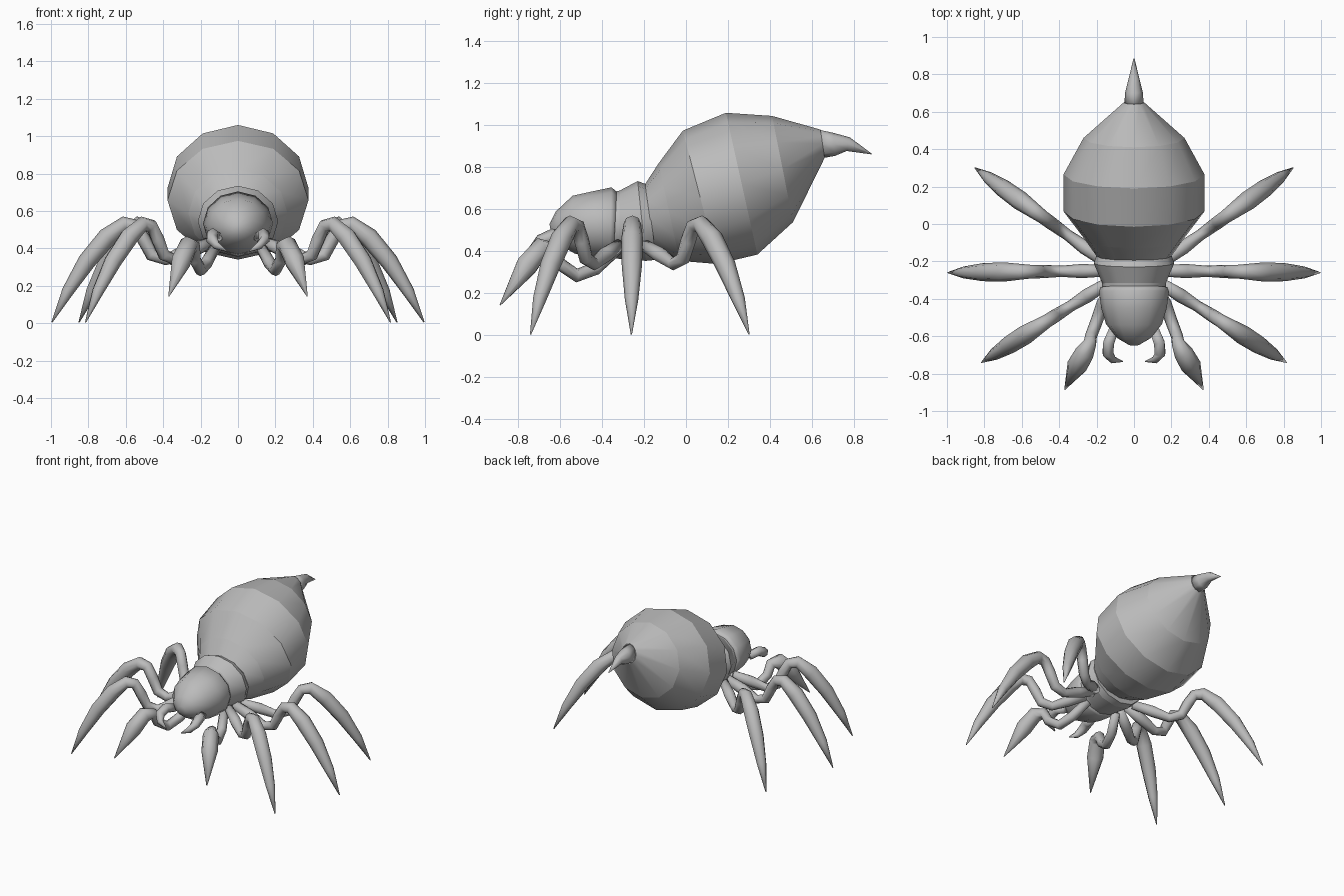
import bpy, bmesh, math
from mathutils import Vector

if "Cube" in bpy.data.objects:
    bpy.data.objects.remove(bpy.data.objects["Cube"])

grey = bpy.data.materials.new("grey")
grey.diffuse_color = (0.5, 0.5, 0.5, 1)
grey.use_nodes = True
grey.node_tree.nodes["Principled BSDF"].inputs["Base Color"].default_value = grey.diffuse_color


def loft(name, rings, banded=False):
    """Skin a list of equal-length point rings and cap both ends."""
    bm = bmesh.new()
    vs = [[bm.verts.new(p) for p in ring] for ring in rings]
    n = len(vs[0])
    for a, b in zip(vs, vs[1:]):
        for i in range(n):
            j = (i + 1) % n
            bm.faces.new((a[i], a[j], b[j], b[i]))
    bm.faces.new(vs[0][::-1])
    bm.faces.new(vs[-1])
    bmesh.ops.recalc_face_normals(bm, faces=bm.faces[:])
    for f in bm.faces:
        f.smooth = True
    if banded:  # crisp seams between body segments
        for ring in vs:
            for i in range(n):
                bm.edges.get((ring[i], ring[(i + 1) % n])).smooth = False
    me = bpy.data.meshes.new(name)
    bm.to_mesh(me)
    bm.free()
    me.materials.append(grey)
    ob = bpy.data.objects.new(name, me)
    bpy.context.collection.objects.link(ob)
    return ob


def body(name, sections, sides=12, banded=False):
    """Each section: top y, top z, bottom y, bottom z, half width."""
    rings = []
    for ty, tz, by, bz, w in sections:
        c = Vector((0, (ty + by) / 2, (tz + bz) / 2))
        up = Vector((0, ty, tz)) - c
        rings.append([c + up * math.cos(a) + Vector((w * math.sin(a), 0, 0))
                      for a in (math.tau * i / sides for i in range(sides))])
    return loft(name, rings, banded)


def limb(name, pts, radii, side, sides=8):
    """Tapered tube along a path, made on both sides of the body."""
    for s, label in ((1, "left"), (-1, "right")):
        path = [Vector((p[0] * s, p[1], p[2])) for p in pts]
        ref = Vector((side[0] * s, side[1], side[2]))
        rings = []
        for i, p in enumerate(path):
            a, b = path[max(i - 1, 0)], path[min(i + 1, len(path) - 1)]
            t = (p - a).normalized() + (b - p).normalized()
            t.normalize()
            v = t.cross(ref).normalized()
            u = v.cross(t)
            rings.append([p + radii[i] * (u * math.cos(k) + v * math.sin(k))
                          for k in (math.tau * j / sides for j in range(sides))])
        loft(f"{name}_{label}", rings)


# Body segments
body("abdomen", [(-.195, .72, -.15, .40, .20), (-.13, .82, -.03, .355, .265),
                 (-.015, .975, .15, .34, .377), (.19, 1.06, .34, .385, .377),
                 (.41, 1.045, .51, .54, .27), (.64, .98, .66, .845, .055)], banded=True)
body("stinger", [(.63, .98, .655, .845, .052), (.70, .965, .71, .855, .047),
                 (.78, .943, .765, .878, .03), (.885, .865, .883, .862, .003)], 8)
body("thorax", [(-.335, .685, -.35, .37, .17), (-.315, .69, -.32, .365, .17),
                (-.23, .735, -.19, .355, .215), (-.19, .72, -.14, .36, .20)], banded=True)
body("head", [(-.65, .53, -.64, .47, .03), (-.62, .59, -.60, .43, .09),
              (-.54, .665, -.53, .39, .15), (-.45, .685, -.45, .37, .175),
              (-.355, .705, -.365, .36, .187), (-.33, .685, -.345, .37, .178)])

# Walking legs: one profile (fraction along, height, radius) for three pairs
leg = [(0, .43, .03), (.15, .385, .038), (.28, .34, .03), (.37, .365, .034),
       (.42, .45, .036), (.47, .52, .036), (.54, .53, .042), (.65, .46, .052),
       (.78, .33, .048), (.90, .17, .032), (1, .005, .003)]
for name, root, tip in (("front_leg", (.15, -.32), (.815, -.74)),
                        ("middle_leg", (.15, -.25), (.995, -.26)),
                        ("back_leg", (.16, -.20), (.85, .30))):
    r, t = Vector(root), Vector(tip)
    d = t - r
    limb(name, [(*(r + d * f), z) for f, z, _ in leg], [k for *_, k in leg],
         (-d.y, d.x, 0))

# Short feelers beside the head
limb("feeler", [(.12, -.33, .41), (.17, -.43, .32), (.20, -.52, .285), (.23, -.60, .34),
                (.235, -.635, .41), (.265, -.69, .415), (.305, -.76, .33), (.37, -.885, .145)],
     [.03, .033, .033, .032, .035, .052, .055, .003], (.9, .4, 0))

# Curved jaws
limb("jaw", [(.11, -.57, .46), (.135, -.635, .475), (.14, -.69, .45),
             (.115, -.725, .415), (.06, -.735, .385)],
     [.03, .034, .032, .022, .003], (0, 0, 1), 6)
